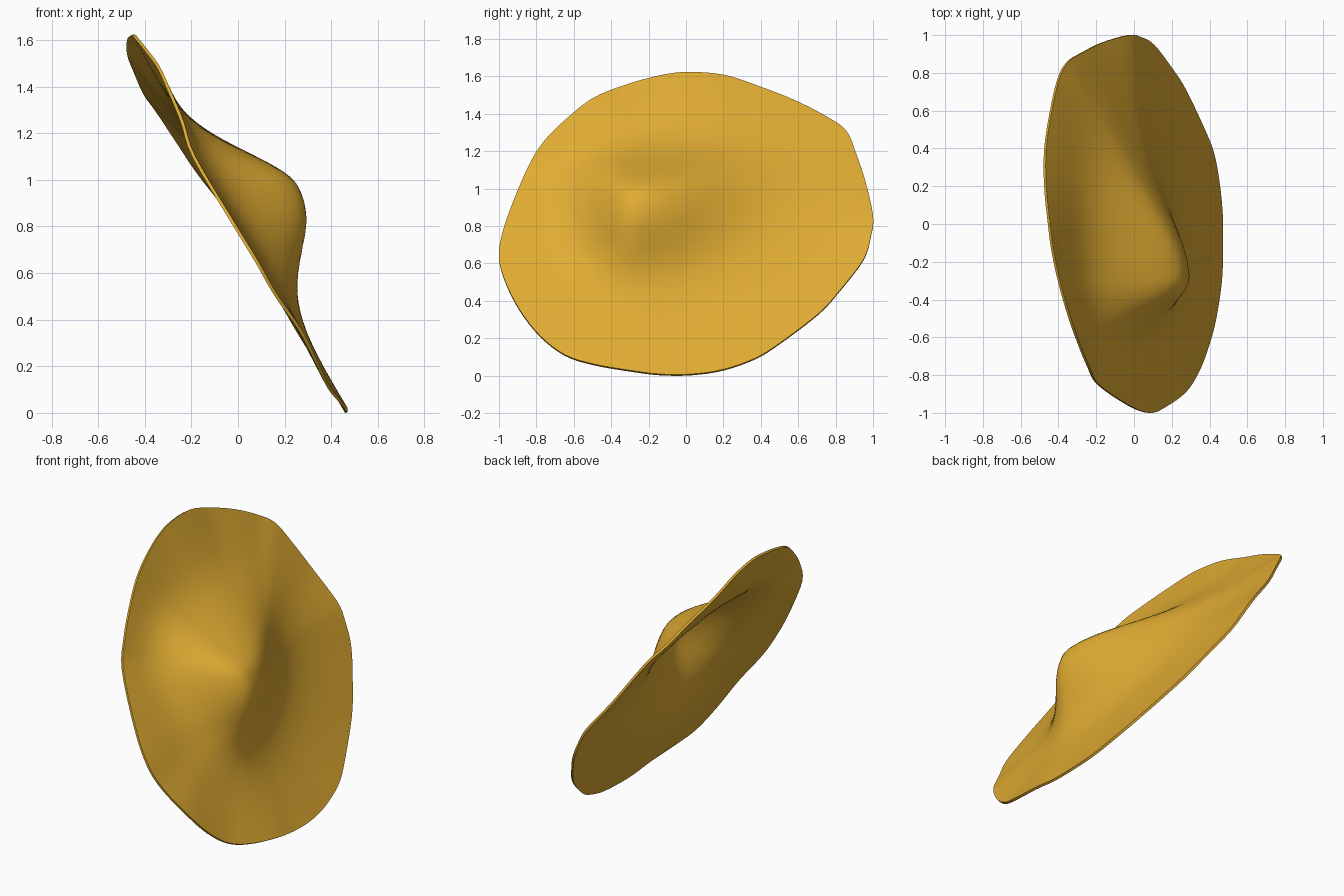
import bpy, bmesh, math
from mathutils import Vector

if "Cube" in bpy.data.objects:
    bpy.data.objects.remove(bpy.data.objects["Cube"], do_unlink=True)

RINGS, STEPS = 28, 4

# Rim control points (x, y, z), once around the edge
RIM = [Vector(p) for p in [
    (.08, -1, .65), (-.03, -.96, .83), (-.19, -.85, 1.1), (-.24, -.76, 1.25),
    (-.29, -.64, 1.37), (-.34, -.5, 1.48), (-.39, -.33, 1.55), (-.43, -.15, 1.6),
    (-.45, 0, 1.62), (-.47, .2, 1.605), (-.47, .4, 1.54), (-.44, .6, 1.46),
    (-.4, .77, 1.37), (-.35, .86, 1.3), (-.27, .91, 1.18), (-.17, .96, 1.03),
    (-.03, 1, .85), (.03, .99, .75), (.1, .95, .62), (.2, .82, .45),
    (.27, .71, .33), (.37, .5, .17), (.42, .37, .09), (.45, .2, .03),
    (.465, .03, .005), (.465, -.14, .005), (.46, -.3, .025), (.43, -.5, .06),
    (.39, -.65, .11), (.34, -.78, .21), (.27, -.89, .35), (.16, -.97, .51)]]


def spline(a, b, c, d, t):
    return (b * 2 + (c - a) * t + (a * 2 - b * 5 + c * 4 - d) * t * t
            + (b * 3 - a - c * 3 + d) * t ** 3) / 2


def smooth_loop(points, steps):
    n = len(points)
    return [spline(points[i - 1], points[i], points[(i + 1) % n],
                   points[(i + 2) % n], k / steps)
            for i in range(n) for k in range(steps)]


def plane(z):
    return .46 - .56 * z


def crown(y, z):
    # lopsided bump: steep above and to the front, long slopes below and behind
    dy = y + .28
    dz = z - .97 - .1 * max(dy, 0)
    u = dy / (.17 if dy < 0 else .39)
    v = dz / (.135 if dz > 0 else .267)
    return .335 * math.exp(-(u * u + v * v) / 2)


# Sheet: concentric rings from the centre out to the rim
edge = smooth_loop(RIM, STEPS)
count = len(edge)
cy, cz = 0, .85
bm = bmesh.new()
centre = bm.verts.new((plane(cz) + crown(cy, cz), cy, cz))
rings = []
for r in range(1, RINGS + 1):
    f = r / RINGS
    ring = []
    for p in edge:
        y, z = cy + (p.y - cy) * f, cz + (p.z - cz) * f
        x = plane(z) + (p.x - plane(p.z)) * f ** 3 + crown(y, z) * (1 - f ** 6)
        ring.append(bm.verts.new((x, y, z)))
    rings.append(ring)
for i in range(count):
    j = (i + 1) % count
    bm.faces.new((centre, rings[0][i], rings[0][j]))
    for a, b in zip(rings, rings[1:]):
        bm.faces.new((a[i], b[i], b[j], a[j]))
bmesh.ops.recalc_face_normals(bm, faces=bm.faces)
if sum(f.normal.x for f in bm.faces) < 0:
    bmesh.ops.reverse_faces(bm, faces=bm.faces)
mesh = bpy.data.meshes.new("curved_sheet")
bm.to_mesh(mesh)
bm.free()
sheet = bpy.data.objects.new("curved_sheet", mesh)
bpy.context.collection.objects.link(sheet)

# Thin even thickness
solid = sheet.modifiers.new("thickness", "SOLIDIFY")
solid.thickness = .014
solid.offset = 0

# Golden colour
gold = bpy.data.materials.new("golden_yellow")
gold.use_nodes = True
colour = (.74, .41, .032, 1)
gold.diffuse_color = colour
shader = next(n for n in gold.node_tree.nodes if n.type == "BSDF_PRINCIPLED")
shader.inputs["Base Color"].default_value = colour
mesh.materials.append(gold)

bpy.ops.object.select_all(action="DESELECT")
sheet.select_set(True)
bpy.context.view_layer.objects.active = sheet
bpy.ops.object.modifier_apply(modifier=solid.name)
bpy.ops.object.shade_smooth_by_angle(angle=math.radians(40))
